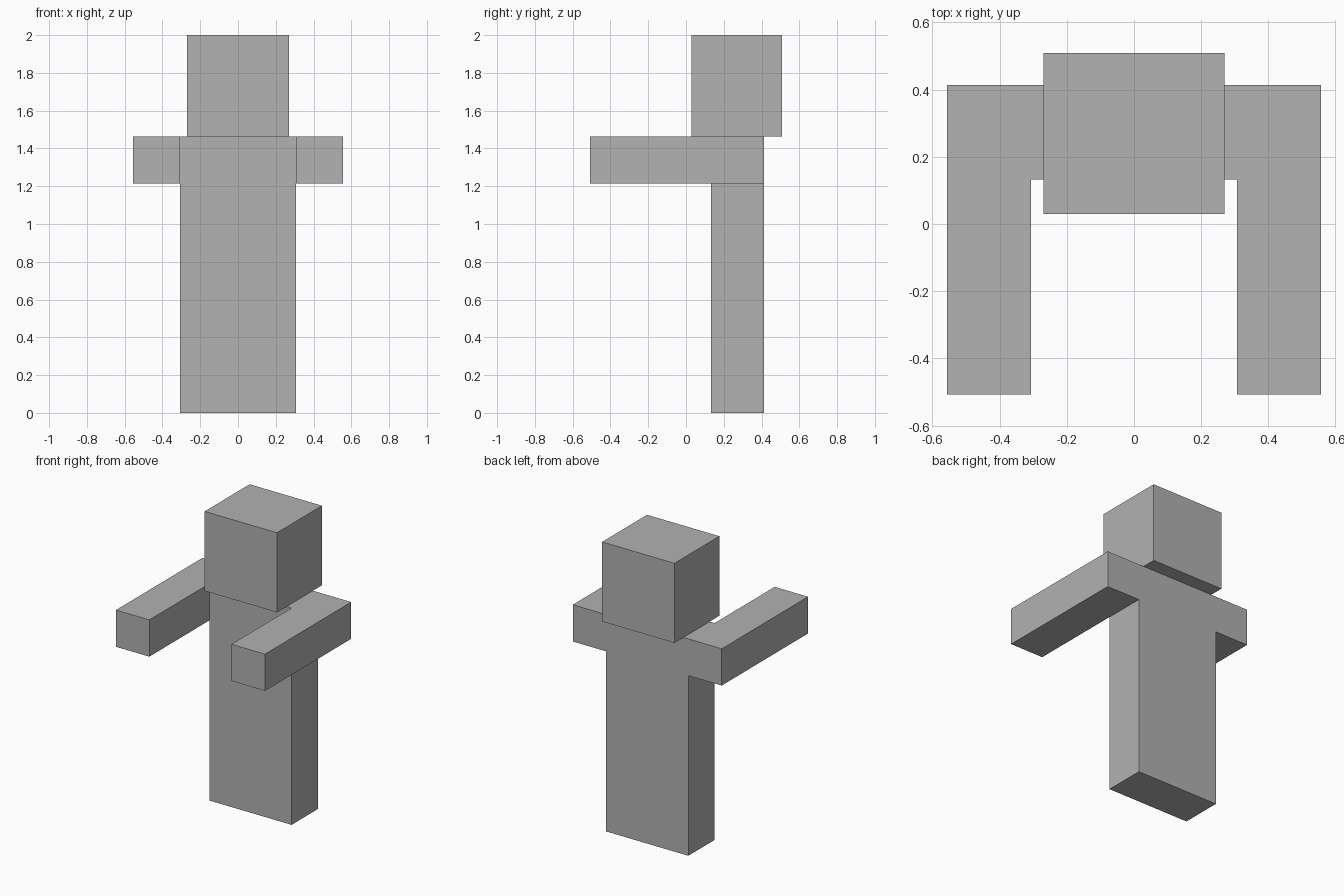
import bpy, bmesh
from mathutils import Vector

cube = bpy.data.objects.get("Cube")
if cube:
    bpy.data.objects.remove(cube, do_unlink=True)

SHOULDER = 1.463   # top of body, base of head
ARM_BASE = 1.215   # underside of arms

grey = bpy.data.materials.new("plain_grey")
grey.use_nodes = True
colour = (0.445, 0.445, 0.445, 1)
grey.diffuse_color = colour
grey.node_tree.nodes["Principled BSDF"].inputs["Base Color"].default_value = colour


def box(bm, low, high):
    low, high = Vector(low), Vector(high)
    for v in bmesh.ops.create_cube(bm, size=1)["verts"]:
        v.co = [a + (b - a) * (c + 0.5) for a, b, c in zip(low, high, v.co)]


def finish(bm, name):
    bmesh.ops.recalc_face_normals(bm, faces=bm.faces)
    mesh = bpy.data.meshes.new(name)
    bm.to_mesh(mesh)
    bm.free()
    mesh.materials.append(grey)
    bpy.context.collection.objects.link(bpy.data.objects.new(name, mesh))


def pull(bm, test, offset):
    """Extrude the one face that passes the test by an offset."""
    bm.normal_update()
    face = next(f for f in bm.faces if test(f.normal, f.calc_center_median()))
    new = bmesh.ops.extrude_discrete_faces(bm, faces=[face])["faces"][0]
    bmesh.ops.translate(bm, verts=new.verts, vec=offset)


# Body: a slab whose shoulders are pulled sideways, then forward into arms
bm = bmesh.new()
box(bm, (-0.307, 0.133, 0), (0.307, 0.413, SHOULDER))
bmesh.ops.bisect_plane(bm, geom=bm.verts[:] + bm.edges[:] + bm.faces[:],
                       plane_co=(0, 0, ARM_BASE), plane_no=(0, 0, 1))
for s in (-1, 1):
    pull(bm, lambda n, c: n.x * s > 0.9 and c.z > ARM_BASE, (s * 0.249, 0, 0))
    pull(bm, lambda n, c: n.y < -0.9 and c.x * s > 0.31, (0, -0.64, 0))
bmesh.ops.dissolve_limit(bm, angle_limit=0.01, verts=bm.verts[:], edges=bm.edges[:])
finish(bm, "body_with_arms")

# Head
bm = bmesh.new()
box(bm, (-0.27, 0.03, SHOULDER), (0.27, 0.509, 2))
finish(bm, "head")
